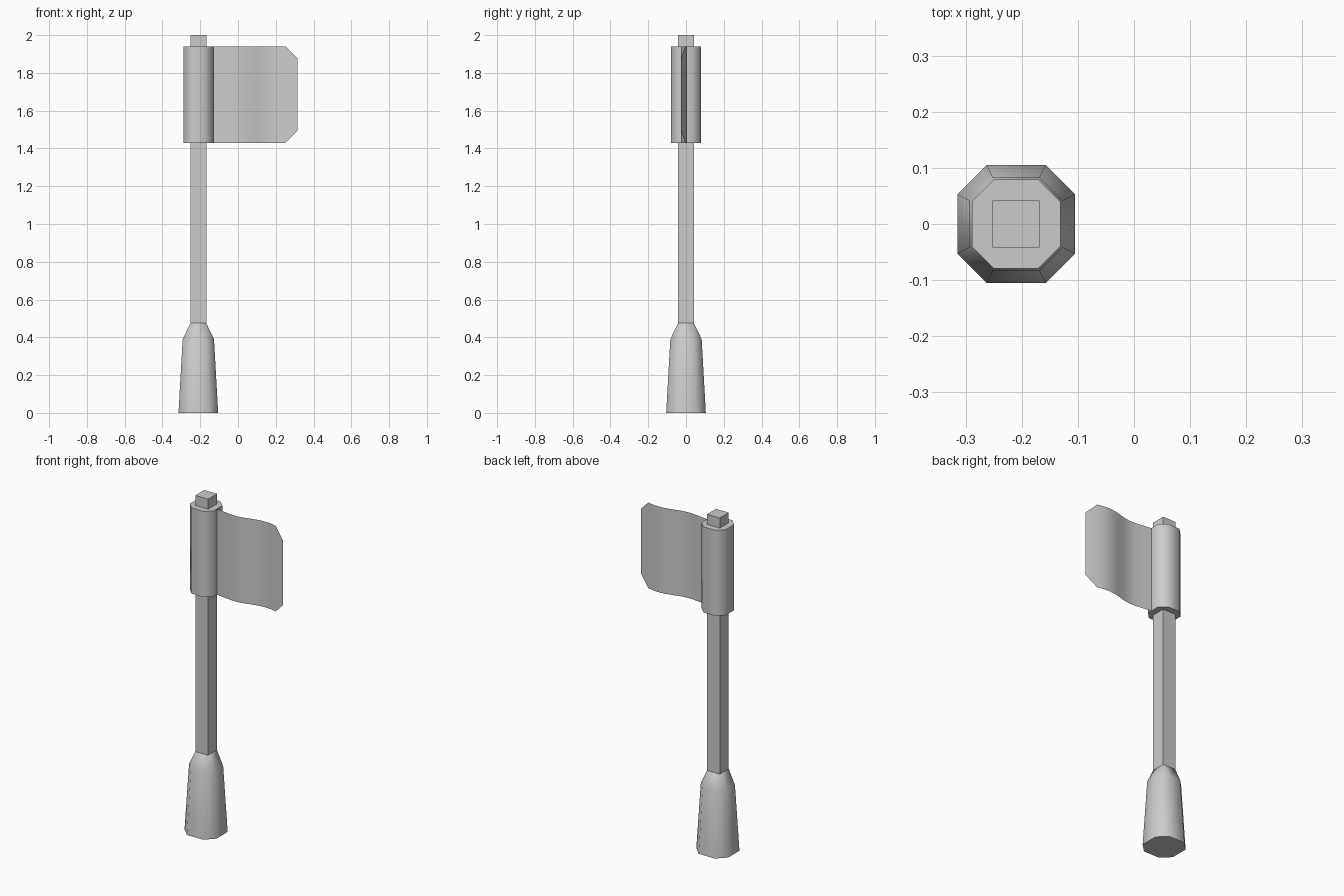
import bpy, bmesh, math

if "Cube" in bpy.data.objects:
    bpy.data.objects.remove(bpy.data.objects["Cube"])

POLE_X = -0.21


def make_object(name, bm, angle):
    bmesh.ops.remove_doubles(bm, verts=bm.verts, dist=1e-5)
    mesh = bpy.data.meshes.new(name)
    bm.to_mesh(mesh)
    bm.free()
    ob = bpy.data.objects.new(name, mesh)
    bpy.context.collection.objects.link(ob)
    bpy.ops.object.select_all(action='DESELECT')
    ob.select_set(True)
    bpy.context.view_layer.objects.active = ob
    bpy.ops.object.shade_smooth_by_angle(angle=math.radians(angle))
    return ob


def loft(name, rings, angle=50):
    """Stack octagon rings (half width, flat half length, z); equal values give a square."""
    bm = bmesh.new()
    loops = []
    for h, f, z in rings:
        pts = [(h, -f), (h, f), (f, h), (-f, h), (-h, f), (-h, -f), (-f, -h), (f, -h)]
        loops.append([bm.verts.new((POLE_X + x, y, z)) for x, y in pts])
    for a, b in zip(loops, loops[1:]):
        for i in range(8):
            j = (i + 1) % 8
            bm.faces.new((a[i], a[j], b[j], b[i]))
    bm.faces.new(loops[0][::-1])
    bm.faces.new(loops[-1])
    bmesh.ops.dissolve_degenerate(bm, edges=bm.edges, dist=1e-5)
    return make_object(name, bm, angle)


# Tapered grip with a neck running into the square pole
loft("grip", [(0.105, 0.053, 0), (0.083, 0.042, 0.39), (0.042, 0.042, 0.475)])

# Square pole
loft("pole", [(0.042, 0.042, 0.475), (0.042, 0.042, 2.0)])

# Octagonal sleeve holding the flag
loft("flag_sleeve", [(0.079, 0.040, 1.43), (0.079, 0.040, 1.94)])

# Waving single-sheet flag with clipped outer corners
wave = [(-0.131, -0.012), (-0.08, -0.019), (-0.03, -0.025), (0.01, -0.026),
        (0.05, -0.020), (0.09, -0.009), (0.13, 0.001), (0.17, 0.006),
        (0.21, 0.004), (0.252, -0.005), (0.315, -0.026)]
bm = bmesh.new()
columns = []
for x, y in wave:
    clip = max(0, x - 0.252)
    columns.append([bm.verts.new((x, y, z)) for z in (1.43 + clip, 1.94 - clip)])
for a, b in zip(columns, columns[1:]):
    bm.faces.new((a[0], b[0], b[1], a[1]))
make_object("flag", bm, 50)
